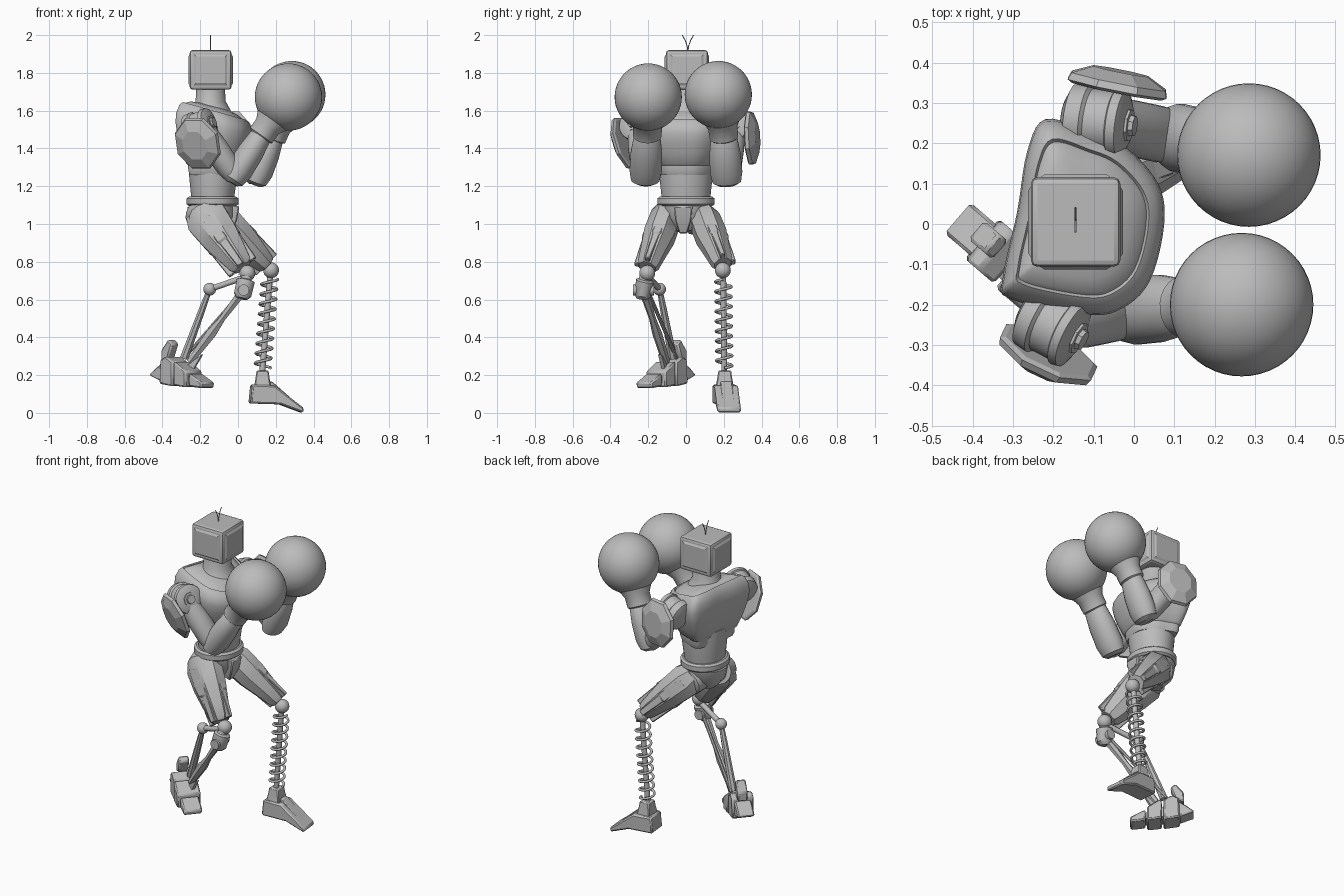
import bpy, bmesh, math
from mathutils import Vector, Matrix

cube = bpy.data.objects.get("Cube")
if cube:
    bpy.data.objects.remove(cube)

grey = bpy.data.materials.new("plain_grey")
grey.use_nodes = True
grey.diffuse_color = (0.5, 0.5, 0.5, 1)
grey.node_tree.nodes["Principled BSDF"].inputs["Base Color"].default_value = (0.5, 0.5, 0.5, 1)


def finish(name, bm, bevel=0.0, angle=35):
    bmesh.ops.recalc_face_normals(bm, faces=bm.faces)
    me = bpy.data.meshes.new(name)
    bm.to_mesh(me)
    bm.free()
    ob = bpy.data.objects.new(name, me)
    bpy.context.collection.objects.link(ob)
    me.materials.append(grey)
    if bevel:
        mod = ob.modifiers.new("bevel", "BEVEL")
        mod.width, mod.segments = bevel, 1
    bpy.ops.object.select_all(action="DESELECT")
    ob.select_set(True)
    bpy.context.view_layer.objects.active = ob
    bpy.ops.object.shade_smooth_by_angle(angle=math.radians(angle))
    return ob


def skin(name, rings, bevel=0.0, angle=35):
    """Bridge equal rings of points and cap both ends."""
    bm = bmesh.new()
    vs = [[bm.verts.new(p) for p in r] for r in rings]
    n = len(vs[0])
    for a, b in zip(vs, vs[1:]):
        for i in range(n):
            bm.faces.new((a[i], a[(i + 1) % n], b[(i + 1) % n], b[i]))
    bm.faces.new(vs[0])
    bm.faces.new(vs[-1])
    return finish(name, bm, bevel, angle)


def limb(name, p0, p1, profile, sides=24, bevel=0.0, offset=(0, 0)):
    """Loft along p0-p1; profile rows are (t, fore-aft radius, sideways radius)."""
    p0, p1 = Vector(p0), Vector(p1)
    d = (p1 - p0).normalized()
    ref = Vector((0, 1, 0)) if abs(d.y) < 0.8 else Vector((0, 0, 1))
    side = (ref - d * ref.dot(d)).normalized()
    fore = side.cross(d)
    rings = []
    for t, a, b in profile:
        c = p0.lerp(p1, t) + fore * offset[0] + side * offset[1]
        angs = [math.tau * (i + 0.5) / sides for i in range(sides)]
        rings.append([c + fore * a * math.cos(g) + side * b * math.sin(g) for g in angs])
    return skin(name, rings, bevel)


def rod(name, p0, p1, r, sides=12):
    return limb(name, p0, p1, [(0, r, r), (1, r, r)], sides)


def ball(name, loc, r, seg=24):
    bm = bmesh.new()
    bmesh.ops.create_uvsphere(bm, u_segments=seg, v_segments=seg // 2, radius=r,
                              matrix=Matrix.Translation(loc))
    return finish(name, bm, angle=60)


def prism(name, outline, width, loc, yaw, bevel=0.008):
    """Side outline (along, z) given a width, turned by yaw."""
    m = Matrix.Translation(loc) @ Matrix.Rotation(yaw, 4, "Z")
    rings = [[m @ Vector((s, y, z)) for s, z in outline] for y in (-width / 2, width / 2)]
    return skin(name, rings, bevel)


def curve(name, pts, r):
    cu = bpy.data.curves.new(name, "CURVE")
    cu.dimensions, cu.bevel_depth, cu.bevel_resolution = "3D", r, 2
    sp = cu.splines.new("POLY")
    sp.points.add(len(pts) - 1)
    for p, q in zip(sp.points, pts):
        p.co = (*q, 1)
    cu.materials.append(grey)
    ob = bpy.data.objects.new(name, cu)
    bpy.context.collection.objects.link(ob)


def smooth_loop(pts, steps=5):
    out, n = [], len(pts)
    for i in range(n):
        a, b, c, d = (Vector(pts[(i + k) % n]) for k in (-1, 0, 1, 2))
        for k in range(steps):
            t = k / steps
            out.append(0.5 * (2 * b + (c - a) * t + (2 * a - 5 * b + 4 * c - d) * t * t
                              + (3 * b - a - 3 * c + d) * t ** 3))
    return out


# Head: bevelled box with raised sloping panels on its sides
bm = bmesh.new()
bmesh.ops.create_cube(bm, size=1, matrix=Matrix.Translation((-0.145, 0.005, 1.816))
                      @ Matrix.Diagonal((0.222, 0.222, 0.21, 1)))
bmesh.ops.bevel(bm, geom=bm.edges[:], offset=0.016, segments=2, affect="EDGES", profile=0.5)
big = [f for f in bm.faces if f.calc_area() > 0.02 and abs(f.normal.z) < 0.5]
bmesh.ops.inset_individual(bm, faces=big, thickness=0.01, depth=0.0)
bmesh.ops.inset_individual(bm, faces=big, thickness=0.016, depth=0.007)
finish("head", bm, angle=20)
for s, y in (("right", -0.02), ("left", 0.04)):
    curve(s + "_antenna", [(-0.145, 0.01 + (y - 0.01) * t * t, 1.91 + 0.09 * t)
                           for t in (0, 0.35, 0.7, 1)], 0.0025)

# Neck, belly, waist and pelvis
up = lambda z: (-0.145, 0.0, z)
limb("neck", up(1.56), up(1.74), [(0, .13, .14), (.25, .105, .11), (.5, .08, .085), (1, .075, .08)], 32)
limb("belly", (-0.135, 0, 1.1), (-0.13, 0, 1.34),
     [(0, .11, .125), (.3, .118, .133), (.65, .128, .142), (1, .13, .145)], 32)
limb("waist_ring", (-0.135, 0, 1.095), (-0.135, 0, 1.145),
     [(0, .125, .14), (.2, .138, .152), (.8, .138, .152), (1, .125, .14)], 32)
limb("pelvis", (-0.14, 0, 1.1), (-0.13, 0, 0.96), [(0, .13, .135), (.5, .125, .12), (1, .07, .055)], 16)
limb("crotch_plate", (-0.02, -0.015, 1.1), (-0.06, -0.015, 0.955),
     [(0, .04, .07), (.5, .05, .06), (1, .035, .03)], 4, 0.006)

# Chest shell: one smooth outline repeated at several heights
outline = smooth_loop([(-.22, .26), (-.11, .23), (-.02, .19), (.06, .1), (.075, 0), (.04, -.14),
                       (-.03, -.21), (-.12, -.225), (-.31, -.185), (-.325, -.13), (-.29, .03), (-.265, .18)])
levels = [(1.26, .62, 0), (1.28, .66, 0), (1.31, .67, 0), (1.32, .72, 0), (1.38, .84, -.05), (1.45, .95, -.1),
          (1.51, 1, -.15), (1.55, .98, -.2), (1.585, .9, -.25), (1.6, .81, -.28), (1.59, .78, -.28),
          (1.6, .74, -.28), (1.615, .6, -.28), (1.625, .35, -.25)]
skin("chest", [[(-.13 + (p.x + .13) * s, p.y * s, z + tilt * (p.x + .13) * s) for p in outline]
               for z, s, tilt in levels], angle=40)


def arm(side, barrel0, barrel1, elbow, wrist, glove, plate, facing):
    # Shoulder barrel with rims and an end bolt
    limb(side + "_shoulder", barrel0, barrel1,
         [(0, .05, .05), (.1, .085, .085), (.35, .09, .09), (.4, .08, .08), (.75, .08, .08),
          (.78, .088, .088), (.92, .085, .085), (1, .055, .055)])
    end, axis = Vector(barrel1), (Vector(barrel1) - Vector(barrel0)).normalized()
    limb(side + "_shoulder_bolt", end - axis * .02, end + axis * .018,
         [(0, .042, .042), (.7, .042, .042), (.7, .028, .028), (1, .026, .026)], 8)
    # Upper arm, elbow, forearm and round glove
    mid = Vector(barrel0).lerp(end, .55)
    limb(side + "_upper_arm", mid, elbow, [(0, .06, .06), (.4, .068, .07), (.8, .065, .07), (1, .05, .06)])
    e, w, g = Vector(elbow), Vector(wrist), Vector(glove)
    limb(side + "_forearm", e - (w - e) * .14, w,
         [(0, .035, .05), (.06, .058, .076), (.25, .072, .086), (.6, .07, .084), (.95, .058, .07), (1, .05, .06)])
    limb(side + "_glove_cuff", w - (g - w) * .12, w.lerp(g, .5),
         [(0, .05, .06), (.1, .072, .076), (.5, .072, .078), (1, .11, .11)])
    ball(side + "_glove", glove, 0.178, 48)
    # Thin domed eight-sided shoulder plate
    c, n = Vector(plate), Vector(facing).normalized()
    across = Vector((0, 0, 1)).cross(n).normalized()
    tall = n.cross(across)
    rings = []
    for d, s in ((-.015, .9), (-.008, 1), (.01, .95), (.035, .55)):
        rings.append([c + n * d + across * .135 * s * math.cos(a) + tall * .152 * s * math.sin(a)
                      for a in [math.tau * (i + .5) / 8 for i in range(8)]])
    skin(side + "_shoulder_plate", rings, angle=15)


arm("right", (-.27, -.215, 1.49), (-.14, -.282, 1.535), (-.015, -.215, 1.25), (.13, -.205, 1.48),
    (.267, -.2, 1.672), (-.215, -.325, 1.425), (-.4, -.85, -.32))
arm("left", (-.17, .265, 1.49), (-.015, .245, 1.53), (.1, .215, 1.24), (.19, .2, 1.47),
    (.285, .171, 1.685), (-.04, .345, 1.455), (.2, 1, .05))


def thigh(side, hip, knee, fat, out):
    limb(side + "_thigh", hip, knee, [(0, .085 * fat, .065), (.15, .11 * fat, .085), (.45, .1 * fat, .088),
                                      (.75, .078 * fat, .07), (.95, .062 * fat, .06), (1, .05, .05)], 8)
    # Raised strips along the thigh
    for part, off in (("outer", (0, .068 * out)), ("front", (.075 * fat, 0)), ("rear", (-.075 * fat, 0))):
        limb(f"{side}_thigh_{part}_strip", Vector(hip).lerp(Vector(knee), .15), knee,
             [(0, .035, .03), (.5, .042, .034), (.52, .034, .026), (1, .026, .018)], 4, 0.004,
             (off[0] * .85, off[1] * .85))
    limb(side + "_hip_joint", (hip[0], hip[1] - .05 * out, hip[2] - .03),
         (hip[0] + .02, hip[1] + .04 * out, hip[2] - .05), [(0, .08, .08), (.9, .08, .08), (1, .065, .065)], 16)
    ball(side + "_knee_ball", Vector(knee) + Vector((.025, 0, -.03)), 0.042)


thigh("right", (-.2, -.09, 1.075), (.025, -.205, .77), 1.1, -1)
thigh("left", (-.125, .085, 1.055), (.15, .195, .785), .95, 1)

# Left shin: coil spring around a rod
top, low = Vector((.172, .197, .75)), Vector((.128, .203, .21))
rod("left_shin_rod", low, top, 0.016)
turns, res = 9, 20
coil = []
for i in range(turns * res + 1):
    a = math.tau * i / res
    coil.append(low.lerp(top, .05 + .87 * i / (turns * res)) + Vector((math.cos(a), math.sin(a), 0)) * .042)
curve("left_spring", coil, 0.0075)

# Left foot: toe pitched down, with an instep ridge and ankle socket
foot_yaw = 0.1
prism("left_foot", [(-.07, .05), (.09, .045), (.21, 0), (.215, .025), (.06, .145), (-.06, .15)],
      0.125, (.13, .208, 0), foot_yaw, 0.008)
prism("left_instep", [(.0, .14), (.19, .03), (.19, .042), (.05, .165), (.0, .17)], 0.06, (.13, .208, 0), foot_yaw, 0.004)
limb("left_ankle", (.13, .205, .13), (.13, .205, .225), [(0, .065, .07), (.6, .052, .055), (1, .045, .048)], 4, 0.006)

# Right shin: knee block, rear pivot and thin struts
knee, pivot, heel = Vector((.03, -.225, .65)), Vector((-.15, -.14, .655)), Vector((-.285, -.07, .29))
limb("right_knee_block", (.05, -.21, .74), (.02, -.235, .605),
     [(0, .03, .03), (.25, .03, .035), (.3, .05, .048), (.85, .048, .045), (1, .03, .03)], 12)
rod("right_knee_pin", knee + Vector((0, -.055, 0)), knee + Vector((0, .055, 0)), 0.03)
ball("right_rear_pivot", pivot, 0.034)
rod("right_knee_link", (.04, -.2, .72), pivot, 0.016)
limb("right_rear_strut", pivot, heel, [(0, .015, .015), (.3, .019, .019), (1, .024, .024)], 8)
limb("right_front_strut", knee, heel + Vector((.03, -.035, -.02)),
     [(0, .026, .026), (.4, .018, .018), (.6, .03, .026), (1, .02, .022)], 6)
rod("right_thin_strut", knee + Vector((-.02, .03, -.02)), heel + Vector((0, .02, 0)), 0.01, 8)

# Right foot: raised, built of angular segments from heel to toe
segments = [("heel", .1, [(-.19, .2), (-.1, .165), (-.085, .27), (-.14, .24)]),
            ("ankle", .13, [(-.105, .155), (-.01, .14), (-.01, .27), (-.06, .3), (-.1, .28)]),
            ("arch", .14, [(0, .145), (.085, .135), (.085, .22), (0, .275)]),
            ("toe", .11, [(.095, .14), (.18, .13), (.185, .16), (.095, .21)])]
for part, width, shape in segments:
    prism("right_foot_" + part, shape, width, (-.298, -.105, 0), -0.71)
prism("right_foot_core", [(-.12, .175), (.12, .155), (.12, .18), (-.08, .26)], 0.09, (-.298, -.105, 0), -0.71, 0)
prism("right_heel_guard", [(-.1, .27), (-.05, .29), (-.02, .365), (-.05, .39), (-.1, .33)], 0.06, (-.315, -.08, 0), -0.71)
prism("right_instep_fin", [(.0, .24), (.05, .23), (.1, .31)], 0.02, (-.28, -.1, 0), -0.4, 0)
